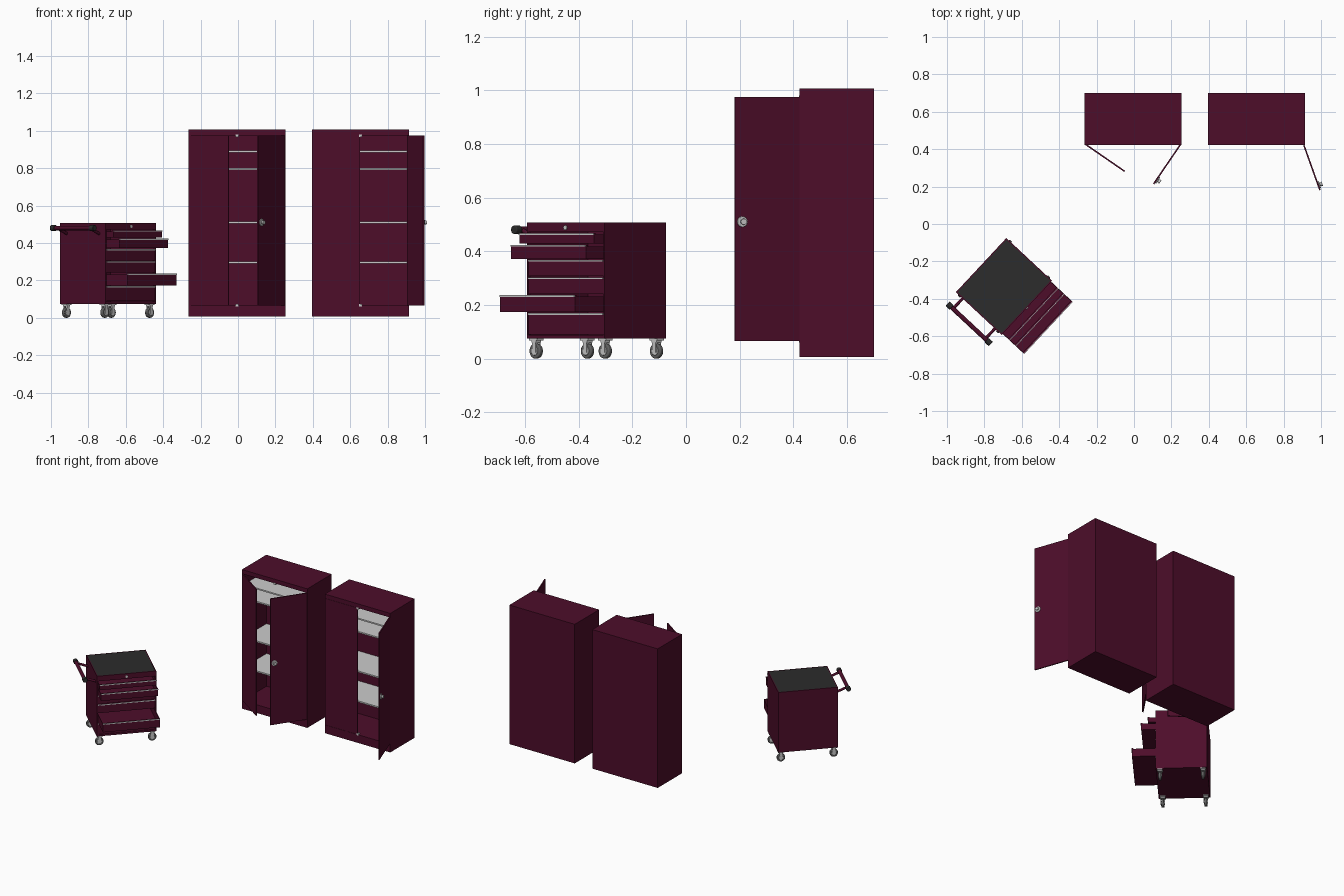
import bpy, bmesh
from math import radians
from mathutils import Matrix, Vector

if "Cube" in bpy.data.objects:
    bpy.data.objects.remove(bpy.data.objects["Cube"])


def material(name, r, g, b):
    m = bpy.data.materials.new(name)
    m.diffuse_color = (r, g, b, 1)
    m.use_nodes = True
    m.node_tree.nodes["Principled BSDF"].inputs["Base Color"].default_value = m.diffuse_color
    return m


MAROON = material("maroon_paint", 0.075, 0.004, 0.023)
BLACK = material("black_rubber", 0.025, 0.025, 0.025)
TYRE = material("tyre_grey", 0.12, 0.12, 0.12)
I = Matrix.Identity(4)


def finish(name, bm, mat, M):
    me = bpy.data.meshes.new(name)
    bm.to_mesh(me)
    bm.free()
    ob = bpy.data.objects.new(name, me)
    bpy.context.collection.objects.link(ob)
    ob.matrix_world = M
    if mat:
        me.materials.append(mat)
    return ob


def boxes(name, spans, mat=None, M=I):
    """One object from several (x0, x1, y0, y1, z0, z1) blocks."""
    bm = bmesh.new()
    for x0, x1, y0, y1, z0, z1 in spans:
        T = Matrix.Translation(((x0 + x1) / 2, (y0 + y1) / 2, (z0 + z1) / 2))
        S = Matrix.Diagonal((x1 - x0, y1 - y0, z1 - z0, 1))
        bmesh.ops.create_cube(bm, size=1, matrix=T @ S)
    return finish(name, bm, mat, M)


def rod(name, a, b, r, mat=None, M=I, r2=None, bevel=0):
    """Round bar between two points."""
    a, b = Vector(a), Vector(b)
    d = b - a
    T = Matrix.Translation((a + b) / 2) @ d.to_track_quat('Z', 'Y').to_matrix().to_4x4()
    bm = bmesh.new()
    bmesh.ops.create_cone(bm, cap_ends=True, segments=24, radius1=r,
                          radius2=r if r2 is None else r2, depth=d.length, matrix=T)
    ob = finish(name, bm, mat, M)
    if bevel:
        mod = ob.modifiers.new("bevel", 'BEVEL')
        mod.width, mod.segments = bevel, 3
        mod.limit_method = 'ANGLE'
    bpy.ops.object.select_all(action='DESELECT')
    ob.select_set(True)
    bpy.context.view_layer.objects.active = ob
    bpy.ops.object.shade_smooth_by_angle()
    return ob


def place(x, y, z, deg):
    return Matrix.Translation((x, y, z)) @ Matrix.Rotation(radians(deg), 4, 'Z')


# ---- Tall cabinets ----
HW, Y0, Y1, T, ZB, ZT = 0.26, 0.423, 0.70, 0.006, 0.006, 1.006


def cabinet(tag, cx, left_deg, right_deg):
    M = place(cx, 0, 0, 0)
    # carcass: sides, back, plinth, header
    boxes(tag + "_carcass", [
        (-HW, -HW + T, Y0, Y1, ZB, ZT), (HW - T, HW, Y0, Y1, ZB, ZT),
        (-HW + T, HW - T, Y1 - T, Y1, ZB, ZT),
        (-HW + T, HW - T, Y0, Y1 - T, ZB, 0.065),
        (-HW + T, HW - T, Y0, Y1 - T, ZT - T, ZT),
        (-HW + T, HW - T, Y0, Y0 + T, 0.976, ZT - T)], MAROON, M)
    # shelves
    for i, z in enumerate((0.295, 0.51, 0.795, 0.89)):
        boxes(f"{tag}_shelf_{i + 1}",
              [(-HW + T, HW - T, Y0 + 0.016, Y1 - T, z - 0.005, z + 0.005)], None, M)
    # top and bottom door catches
    for n, z in (("lower", 0.067), ("upper", 0.973)):
        boxes(f"{tag}_{n}_catch", [(-0.008, 0.008, Y0 - 0.001, Y0 + 0.014, z - 0.007, z + 0.007)], None, M)
    # doors
    L = place(cx - HW + 0.003, Y0, 0, -left_deg)
    R = place(cx + HW - 0.003, Y0, 0, right_deg)
    W = 0.255
    boxes(tag + "_left_door", [(0, W, 0, 0.008, 0.066, 0.975)], MAROON, L)
    boxes(tag + "_right_door", [(-W, 0, 0, 0.008, 0.066, 0.975)], MAROON, R)
    # knob on the right door
    kx = -W + 0.028
    rod(tag + "_knob_plate", (kx, 0, 0.51), (kx, -0.006, 0.51), 0.02, None, R, bevel=0.002)
    rod(tag + "_knob", (kx, -0.006, 0.51), (kx, -0.02, 0.51), 0.009, None, R, 0.012, 0.002)


cabinet("cabinet_one", -0.005, 34.6, 55.7)
cabinet("cabinet_two", 0.655, 0, 109.6)

# ---- Rolling tool cart ----
C = place(-0.695, -0.334, 0, 47)
W, D, CB, CT = 0.198, 0.1675, 0.075, 0.508
boxes("cart_body", [
    (-W, -W + T, -D, D, CB, CT), (W - T, W, -D, D, CB, CT),
    (-W + T, W - T, D - T, D, CB, CT),
    (-W + T, W - T, -D, D - T, CB, CB + 0.012),
    (-W + T, W - T, -D, D - T, 0.471, 0.503),
    (-W + T, W - T, -D, -D + T, 0.503, CT)], MAROON, C)
boxes("cart_top_mat", [(-W + T, W - T, -D + T, D - T, 0.503, 0.507)], BLACK, C)
rod("cart_lock", (0, -D, 0.488), (0, -D - 0.005, 0.488), 0.009, None, C, bevel=0.0015)

# drawers: bottom z, top z, pulled-out distance
drawers = [(0.429, 0.468, 0.05), (0.372, 0.424, 0.095), (0.307, 0.368, 0),
           (0.241, 0.303, 0), (0.174, 0.237, 0.155), (0.089, 0.170, 0)]
for i, (z0, z1, out) in enumerate(drawers):
    M = C @ Matrix.Translation((0, -out, 0))
    f, w, back, t = -D + 0.001, W - 0.0075, D - 0.012, 0.004
    zs = z1 - 0.006
    boxes(f"drawer_{i + 1}", [
        (-w, w, f, f + 0.008, z0, z1),
        (-w, -w + t, f + 0.008, back, z0, zs), (w - t, w, f + 0.008, back, z0, zs),
        (-w + t, w - t, back - t, back, z0, zs),
        (-w + t, w - t, f + 0.008, back - t, z0, z0 + t)], MAROON, M)
    boxes(f"drawer_trim_{i + 1}", [(-w, w, f - 0.004, f, z1 - 0.007, z1 - 0.001)], None, M)

# push handle on the left side of the cart
HX, HZ = -0.273, 0.48
rod("cart_handle_bar", (HX, -0.14, HZ), (HX, 0.14, HZ), 0.012, MAROON, C)
for s, n in ((-1, "front"), (1, "rear")):
    rod(f"handle_cap_{n}", (HX, s * 0.128, HZ), (HX, s * 0.158, HZ), 0.016, BLACK, C, bevel=0.003)
    rod(f"handle_bracket_{n}", (-W + 0.003, s * 0.118, 0.45), (HX, s * 0.118, HZ), 0.008, MAROON, C)

# casters
for sx in (-1, 1):
    for sy in (-1, 1):
        n = ("left" if sx < 0 else "right") + ("_front" if sy < 0 else "_rear")
        M = C @ Matrix.Translation((sx * 0.176, sy * 0.14, 0))
        rod(f"caster_tyre_{n}", (0, -0.009, 0.028), (0, 0.009, 0.028), 0.028, TYRE, M, bevel=0.004)
        rod(f"caster_hub_{n}", (0, -0.011, 0.028), (0, 0.011, 0.028), 0.016, None, M, bevel=0.002)
        boxes(f"caster_fork_{n}", [
            (-0.009, 0.009, -0.014, -0.011, 0.022, 0.066), (-0.009, 0.009, 0.011, 0.014, 0.022, 0.066),
            (-0.012, 0.012, -0.014, 0.014, 0.06, 0.068)], None, M)
        boxes(f"caster_plate_{n}", [(-0.02, 0.02, -0.018, 0.018, 0.068, 0.075)], None, M)
